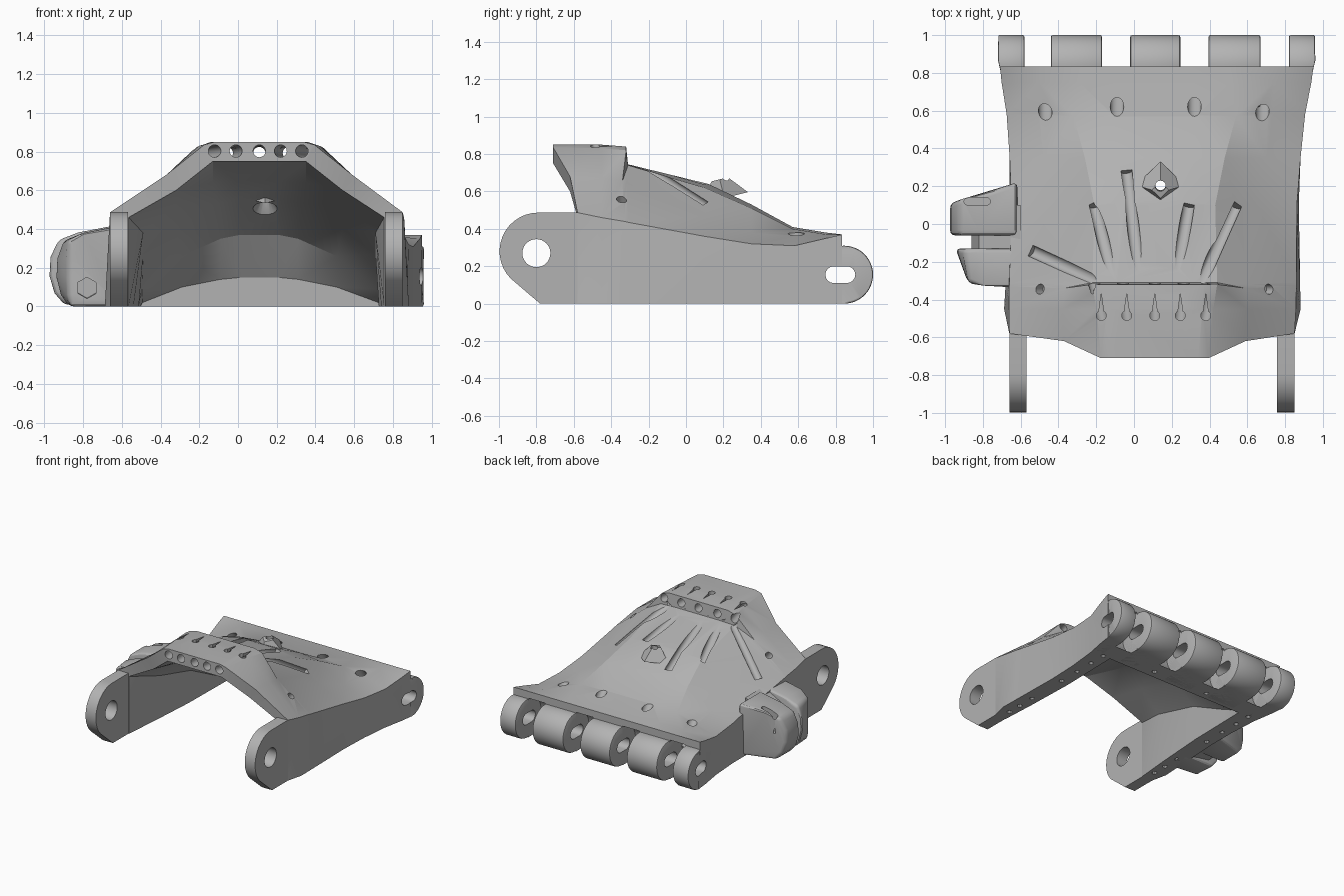
import bpy, bmesh, math
from mathutils import Vector, Matrix

if bpy.data.objects.get("Cube"):
    bpy.data.objects.remove(bpy.data.objects["Cube"])

grey = bpy.data.materials.new("plain grey")
grey.use_nodes = True
grey.diffuse_color = (0.45, 0.45, 0.45, 1)
grey.node_tree.nodes["Principled BSDF"].inputs["Base Color"].default_value = (0.45, 0.45, 0.45, 1)
CX = 0.11  # middle of the arch


def finish(name, bm):
    bmesh.ops.recalc_face_normals(bm, faces=bm.faces[:])
    mesh = bpy.data.meshes.new(name)
    bm.to_mesh(mesh)
    bm.free()
    mesh.materials.append(grey)
    ob = bpy.data.objects.new(name, mesh)
    bpy.context.collection.objects.link(ob)
    return ob


def rod(name, p, q, r, n=20, r2=None):
    p, q = Vector(p), Vector(q)
    bm = bmesh.new()
    turn = (q - p).to_track_quat('Z', 'Y').to_matrix().to_4x4()
    bmesh.ops.create_cone(bm, cap_ends=True, segments=n, radius1=r, radius2=r if r2 is None else r2,
                          depth=(q - p).length, matrix=Matrix.Translation((p + q) / 2) @ turn)
    return finish(name, bm)


def prism(name, pts, axis, a, b):
    """Extrude a flat outline along one axis from a to b."""
    bm = bmesh.new()
    place = {'x': lambda u, v, d: (d, u, v), 'y': lambda u, v, d: (u, d, v), 'z': lambda u, v, d: (u, v, d)}[axis]
    lo, hi = [[bm.verts.new(place(u, v, d)) for u, v in pts] for d in (a, b)]
    bm.faces.new(lo)
    bm.faces.new(hi)
    for i in range(len(pts)):
        j = (i + 1) % len(pts)
        bm.faces.new((lo[i], lo[j], hi[j], hi[i]))
    return finish(name, bm)


def arc(u, v, r, start, end, n=14):
    angles = [math.radians(start + (end - start) * i / n) for i in range(n + 1)]
    return [(u + r * math.cos(t), v + r * math.sin(t)) for t in angles]


def modify(ob, kind, **settings):
    mod = ob.modifiers.new(kind, kind)
    for key, value in settings.items():
        setattr(mod, key, value)
    bpy.context.view_layer.objects.active = ob
    bpy.ops.object.modifier_apply(modifier=mod.name)


def cut(cutter, *targets):
    cutter.hide_render = True
    for ob in targets:
        modify(ob, 'BOOLEAN', object=cutter, operation='DIFFERENCE', solver='EXACT')
    bpy.data.objects.remove(cutter)


# Palm shell: half sections of (offset, y, z) from bottom edge to crown
outer = [
    [(.755, -.58, 0), (.755, -.58, .487), (.48, -.62, .68), (.285, -.71, .835), (.23, -.71, .85)],
    [(.785, -.45, 0), (.76, -.45, .46), (.49, -.45, .67), (.31, -.45, .83), (.25, -.45, .85)],
    [(.78, -.33, 0), (.76, -.33, .44), (.48, -.34, .655), (.33, -.32, .82), (.26, -.32, .84)],
    [(.78, -.31, 0), (.76, -.31, .435), (.48, -.32, .645), (.33, -.31, .74), (.2, -.31, .745)],
    [(.765, .1, 0), (.755, .1, .36), (.54, .1, .47), (.32, .1, .62), (.16, .12, .64)],
    [(.77, .35, 0), (.77, .35, .32), (.59, .35, .38), (.37, .35, .51), (.2, .35, .53)],
    [(.79, .58, 0), (.79, .58, .31), (.62, .58, .36), (.43, .57, .40), (.22, .57, .41)],
    [(.82, .75, 0), (.82, .75, .35), (.62, .75, .37), (.4, .75, .38), (.2, .75, .38)],
    [(.83, .835, 0), (.83, .835, .37), (.62, .835, .37), (.4, .835, .37), (.2, .835, .37)],
]
inner = [
    [(.66, -.58, 0), (.66, -.58, .46), (.43, -.62, .60), (.24, -.71, .75), (.12, -.71, .75)],
    [(.64, -.3, 0), (.6, -.3, .38), (.43, -.3, .53), (.24, -.3, .64), (.12, -.3, .65)],
    [(.62, .1, 0), (.6, .1, .27), (.43, .1, .4), (.22, .1, .53), (.1, .1, .56)],
    [(.62, .45, 0), (.61, .45, .09), (.4, .45, .26), (.2, .45, .35), (.1, .45, .37)],
    [(.62, .6, 0), (.61, .6, .02), (.4, .6, .1), (.2, .6, .14), (.1, .6, .15)],
]
bm = bmesh.new()


def rings(sections):
    out = []
    for half in sections:
        left, right = [], []
        for o, y, z in half:  # the side walls drift slightly toward the back
            c = .095 + .018 * (y + .58) if o > .6 else CX
            left.append(bm.verts.new((c - o, y, z)))
            right.append(bm.verts.new((c + o, y, z)))
        out.append(left + right[::-1])
    for a, b in zip(out, out[1:]):
        for i in range(len(a) - 1):
            bm.faces.new((a[i], a[i + 1], b[i + 1], b[i]))
    bm.faces.new(out[-1])
    return out


skin, hollow = rings(outer), rings(inner)
for i in range(len(skin[0]) - 1):
    bm.faces.new((skin[0][i], skin[0][i + 1], hollow[0][i + 1], hollow[0][i]))
bm.faces.new([r[0] for r in skin] + [r[-1] for r in reversed(skin)]
             + [r[-1] for r in hollow] + [r[0] for r in reversed(hollow)])
bmesh.ops.triangulate(bm, faces=[f for f in bm.faces if len(f.verts) == 4])
shell = finish("palm_shell", bm)

# Wrist arms with pivot holes
arm_outline = arc(-.79, .28, .207, 90, 225) + [(-.78, 0), (-.579, 0), (-.579, .487)]
arms = [prism(f"{side}_wrist_arm", arm_outline, 'x', x, x + .092)
        for side, x in (("right", -.66), ("left", .758))]
cut(rod("cutter", (-1, -.8, .27), (1.2, -.8, .27), .075, 32), *arms)

# Knuckle barrels and the gaps between them
spans = [(-.72, -.58), (-.44, -.17), (-.02, .245), (.395, .67), (.82, .96)]
knuckles = []
for i, (a, b) in enumerate(spans):
    k = prism(f"knuckle_{i + 1}", arc(.845, .155, .155, -90, 90, 24) + [(.62, .3), (.62, 0)], 'x', a, b)
    for v in k.data.vertices:  # outermost faces blend into the side walls
        if v.co.y < .63 and abs(v.co.x - CX) > .75:
            v.co.x = CX + (v.co.x - CX) * .93
    modify(k, 'BEVEL', width=.01, segments=2, limit_method='ANGLE', angle_limit=1)
    knuckles.append(k)
for (_, a), (b, _) in zip(spans, spans[1:]):
    cut(rod("cutter", (a, .835, .15), (b, .835, .15), .165, 40), shell)
slot = arc(.86, .155, .045, -90, 90, 8) + arc(.79, .155, .045, 90, 270, 8)
cut(prism("cutter", slot, 'x', -1, 1.2), shell, *knuckles)

# Thumb bracket: base and two hinge lobes
base = prism("thumb_base", [(-.6, 0), (-.83, .04), (-.86, .16), (-.82, .3), (-.6, .42)], 'y', -.3, .1)
lobe = [(-.6, 0), (-.87, 0), (-.92, .06), (-.945, .15), (-.94, .25), (-.9, .34), (-.8, .38), (-.6, .42)]
front_lobe = prism("thumb_front_lobe", lobe, 'y', -.34, -.13)
for v in front_lobe.data.vertices:  # rounded front corner
    if v.co.y < -.3:
        v.co.x = max(v.co.x, -.88)
        v.co.y += max(0, -.8 - v.co.x) * .4
back_lobe = prism("thumb_back_lobe", [(x * 1.03, z * .98 + .01) for x, z in lobe], 'y', -.06, .2)
for v in back_lobe.data.vertices:  # slanted rear face
    if v.co.y > .1:
        v.co.y = .22 + min(0, (v.co.x + .68) * .38)
for ob in (front_lobe, back_lobe):
    modify(ob, 'BEVEL', width=.025, segments=3, limit_method='ANGLE', angle_limit=.6)
cut(rod("cutter", (-.78, -.4, .085), (-.78, -.29, .1), .055, 6), front_lobe)
cut(prism("cutter", arc(-.78, .12, .02, -90, 90, 6) + arc(-.88, .12, .02, 90, 270, 6), 'z', .22, .5), back_lobe)
# keep the bracket out of the hollow
for ob in (base, front_lobe, back_lobe):
    cut(prism("cutter", [(-.57, -.1), (-.57, .6), (-.3, .6), (-.3, -.1)], 'y', -.5, .4), ob)

# Diamond boss with its cord hole
boss = rod("diamond_boss", (.14, .205, .565), (.14, .18, .665), .13, 4, .045)
cut(rod("cutter", (.14, .22, .3), (.14, .19, .9), .028, 16), shell, boss)
cut(rod("cutter", (.14, .17, .43), (.14, .2, .555), .12, 20, .03), shell)

# Fanned cord tunnels through the wrist rim with keyhole slits above
for x in (-.1, 0, .11, .21, .31):
    end = CX + (x - CX) * 1.6
    cut(rod("cutter", (x, -.8, .805), (end, -.25, .79), .032), shell)
    x = CX + (x - CX) * 1.35
    cut(rod("cutter", (x, -.485, .79), (x, -.485, .9), .026, 16), shell)
    cut(prism("cutter", [(x - .015, -.48), (x + .015, -.48), (x, -.37)], 'z', .8, .9), shell)

# Fanned cord grooves that sink deeper away from the rim
for p, q in [((-.11, -.3, .785), (-.21, .1, .585)), ((.03, -.3, .785), (-.04, .28, .55)),
             ((.22, -.3, .785), (.29, .1, .625)), ((.36, -.3, .775), (.54, .1, .52)),
             ((-.22, -.29, .76), (-.55, -.14, .465))]:
    cut(rod("cutter", p, q, .032), shell)

# Knuckle cord holes and flank holes
for x, y in ((-.47, .57), (-.09, .62), (.32, .62), (.68, .57)):
    cut(rod("cutter", (x, y - .07, .5), (x, y + .13, .22), .036), shell)
for s in (-1, 1):
    cut(rod("cutter", (CX + s * .68, -.345, .66), (CX + s * .57, -.345, .51), .027), shell)

# Small stitch holes around the underside rim
stitches = [(.1 + s * .7, y) for s in (-1, 1) for y in (-.48, -.36, -.22, .12, .3, .46, .6)]
stitches += [(CX + o, .665) for o in (-.42, -.25, -.08, .08, .25, .42)]
for x, y in stitches:
    cut(rod("cutter", (x, y, -.05), (x, y, .05), .019, 10), shell)

# Smooth curves, keep creases
for ob in [shell, boss, base, front_lobe, back_lobe] + arms + knuckles:
    bpy.ops.object.select_all(action='DESELECT')
    ob.select_set(True)
    bpy.context.view_layer.objects.active = ob
    bpy.ops.object.shade_smooth_by_angle(angle=math.radians(25))
